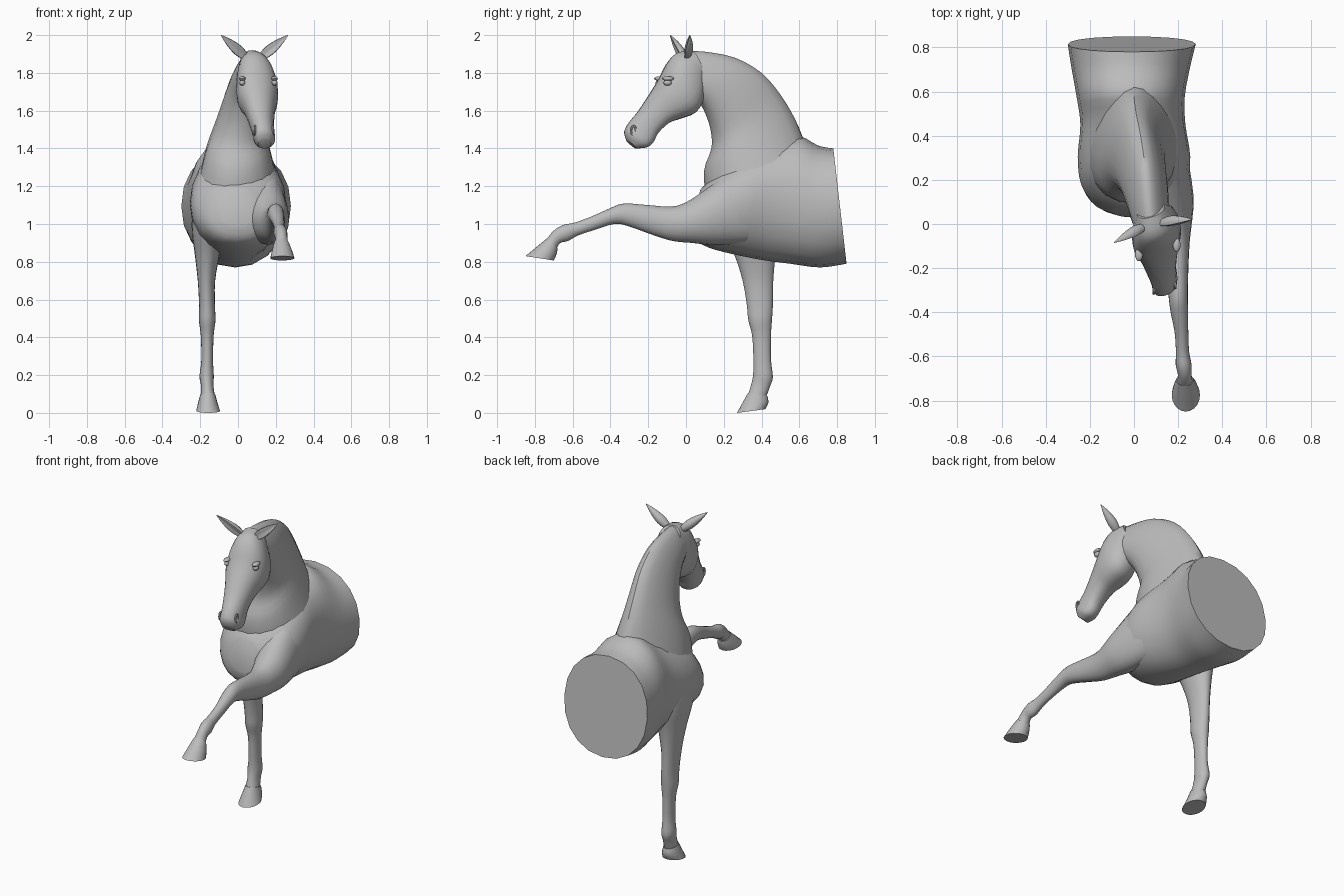
import bpy, bmesh, math
from mathutils import Vector, Matrix

grey = bpy.data.materials.new("plain_grey")
grey.diffuse_color = (0.5, 0.5, 0.5, 1)


def finish(name, bm):
    bmesh.ops.recalc_face_normals(bm, faces=bm.faces)
    me = bpy.data.meshes.new(name)
    bm.to_mesh(me)
    bm.free()
    me.materials.append(grey)
    ob = bpy.data.objects.new(name, me)
    bpy.context.collection.objects.link(ob)
    bpy.ops.object.select_all(action='DESELECT')
    ob.select_set(True)
    bpy.context.view_layer.objects.active = ob
    bpy.ops.object.shade_smooth_by_angle(angle=math.radians(40))
    return ob


def spline(rows, steps):
    """Catmull-Rom interpolation of number rows."""
    out = []
    for i in range(len(rows) - 1):
        a, b = rows[max(i - 1, 0)], rows[i]
        c, d = rows[i + 1], rows[min(i + 2, len(rows) - 1)]
        for s in range(steps):
            t = s / steps
            out.append([0.5 * (2 * q + (r - p) * t + (2 * p - 5 * q + 4 * r - u) * t * t
                               + (3 * q - p - 3 * r + u) * t ** 3)
                        for p, q, r, u in zip(a, b, c, d)])
    out.append(list(rows[-1]))
    return out


def loft(name, rows, axis=(1, 0, 0), segs=20, steps=3, power=2.0, taper=0.0, dent=0.0):
    """Rows: top y, top z, bottom y, bottom z, centre x, half width."""
    axis = Vector(axis).normalized()
    bm = bmesh.new()
    rings = []
    for yt, zt, yb, zb, cx, w in spline(rows, steps):
        top, bot = Vector((cx, yt, zt)), Vector((cx, yb, zb))
        mid, half = (top + bot) / 2, (top - bot) / 2
        ring = []
        for k in range(segs):
            a = 2 * math.pi * k / segs
            c, s = math.cos(a), math.sin(a)
            u = math.copysign(abs(c) ** (2 / power), c) * (1 - taper * s)
            v = math.copysign(abs(s) ** (2 / power), s) - dent * max(s, 0) ** 3
            ring.append(bm.verts.new(mid + axis * (w * u) + half * v))
        rings.append(ring)
    for r, q in zip(rings, rings[1:]):
        for k in range(segs):
            n = (k + 1) % segs
            bm.faces.new((r[k], r[n], q[n], q[k]))
    bm.faces.new(rings[0])
    bm.faces.new(rings[-1])
    return finish(name, bm)


def ball(name, loc, size):
    bm = bmesh.new()
    bmesh.ops.create_uvsphere(bm, u_segments=14, v_segments=8, radius=1)
    bmesh.ops.transform(bm, verts=bm.verts,
                        matrix=Matrix.Translation(loc) @ Matrix.Diagonal((*size, 1)))
    return finish(name, bm)


# Barrel, cut flat at the rear, rounding into the chest
loft("barrel", [
    (.78, 1.40, .85, .79, -.01, .29),
    (.70, 1.415, .71, .77, -.015, .268),
    (.60, 1.465, .55, .79, -.015, .245),
    (.50, 1.43, .40, .81, -.005, .238),
    (.36, 1.38, .25, .84, 0, .255),
    (.24, 1.33, .12, .875, 0, .24),
    (.14, 1.25, .05, .92, 0, .18),
    (.075, 1.18, .03, .99, 0, .09)], power=2.15)

# Arched neck, narrower along the crest
loft("neck", [
    (.62, 1.455, .11, 1.10, 0, .20),
    (.575, 1.56, .095, 1.28, 0, .165),
    (.50, 1.685, .135, 1.40, .01, .13),
    (.40, 1.80, .13, 1.50, .03, .112),
    (.26, 1.88, .10, 1.59, .05, .10),
    (.10, 1.912, .07, 1.64, .065, .09),
    (0, 1.915, .02, 1.68, .075, .08)], axis=(1, .1, 0), taper=.3)

# Head, turned slightly to one side
turn = Vector((.97, .24, 0))
loft("head", [
    (.03, 1.92, .10, 1.78, .075, .065),
    (-.05, 1.905, .09, 1.66, .09, .095),
    (-.10, 1.85, .05, 1.59, .10, .112),
    (-.14, 1.77, -.02, 1.56, .105, .110),
    (-.19, 1.69, -.09, 1.535, .115, .086),
    (-.25, 1.60, -.15, 1.48, .125, .068),
    (-.30, 1.54, -.175, 1.43, .135, .060),
    (-.325, 1.49, -.21, 1.405, .14, .058),
    (-.315, 1.445, -.265, 1.40, .14, .036)], axis=turn, power=2.3)

# Eyes with brows, and nostril rims
for side, tag in ((-1, "left"), (1, "right")):
    eye = Vector((.108, -.118, 1.748)) + turn * (.088 * side)
    ball(tag + "_eye", eye, (.016, .022, .016))
    ball(tag + "_brow", eye + Vector((0, .002, .022)), (.018, .032, .012))
    bm = bmesh.new()
    hole = Vector((.138, -.29, 1.495)) + turn * (.05 * side)
    n = 14
    rim = [[bm.verts.new(hole + Vector((side * (.006 * math.sin(b)),
            (.013 + .006 * math.cos(b)) * math.cos(a),
            (.024 + .006 * math.cos(b)) * math.sin(a))))
            for b in [2 * math.pi * j / 6 for j in range(6)]]
           for a in [2 * math.pi * i / n for i in range(n)]]
    for i in range(n):
        for j in range(6):
            p, q, m = rim[i], rim[(i + 1) % n], (j + 1) % 6
            bm.faces.new((p[j], q[j], q[m], p[m]))
    finish(tag + "_nostril", bm)

# Pointed ears with a hollow front
for tag, base, tip in (("left", (.04, -.02, 1.885), (-.09, -.085, 2.0)),
                       ("right", (.125, .0, 1.885), (.265, .02, 2.0))):
    a, b = Vector(base), Vector(tip)
    rows = []
    for t, r, w in ((0, .022, .02), (.3, .032, .028), (.65, .022, .02), (1, .002, .002)):
        p = a.lerp(b, t)
        rows.append((p.y - r, p.z, p.y + r, p.z, p.x, w))
    d = b - a
    loft(tag + "_ear", rows, axis=(d.z, 0, -d.x), segs=14, dent=.8)

# Standing leg: front edge first, then back edge
loft("standing_leg", [
    (.14, 1.16, .50, 1.16, -.15, .09),
    (.19, .98, .50, .98, -.16, .085),
    (.255, .84, .475, .84, -.163, .066),
    (.30, .70, .462, .70, -.167, .046),
    (.322, .57, .46, .57, -.164, .042),
    (.33, .49, .455, .49, -.163, .044),
    (.35, .41, .45, .41, -.163, .034),
    (.357, .28, .45, .28, -.163, .031),
    (.355, .20, .46, .19, -.166, .038),
    (.345, .15, .445, .14, -.163, .033),
    (.33, .10, .425, .085, -.16, .037)])
loft("standing_hoof", [
    (.328, .105, .43, .09, -.16, .04),
    (.30, .055, .437, .055, -.16, .051),
    (.27, 0, .42, .02, -.158, .063)], steps=2)

# Raised leg stretched forward: upper edge, then lower edge
loft("raised_leg", [
    (.30, 1.32, .36, .90, .14, .10),
    (.10, 1.18, .15, .89, .16, .11),
    (0, 1.115, .03, .90, .175, .088),
    (-.08, 1.092, -.07, .91, .185, .068),
    (-.20, 1.10, -.17, .94, .195, .052),
    (-.33, 1.108, -.31, .99, .20, .044),
    (-.41, 1.08, -.38, 1.0, .205, .040),
    (-.50, 1.04, -.48, .97, .215, .031),
    (-.59, 1.007, -.57, .94, .22, .030),
    (-.65, .995, -.625, .91, .225, .036),
    (-.70, .965, -.665, .90, .23, .031),
    (-.738, .92, -.685, .87, .23, .036)])
loft("raised_hoof", [
    (-.735, .925, -.68, .872, .23, .039),
    (-.79, .88, -.685, .84, .233, .053),
    (-.85, .83, -.70, .807, .235, .064)], steps=2)
